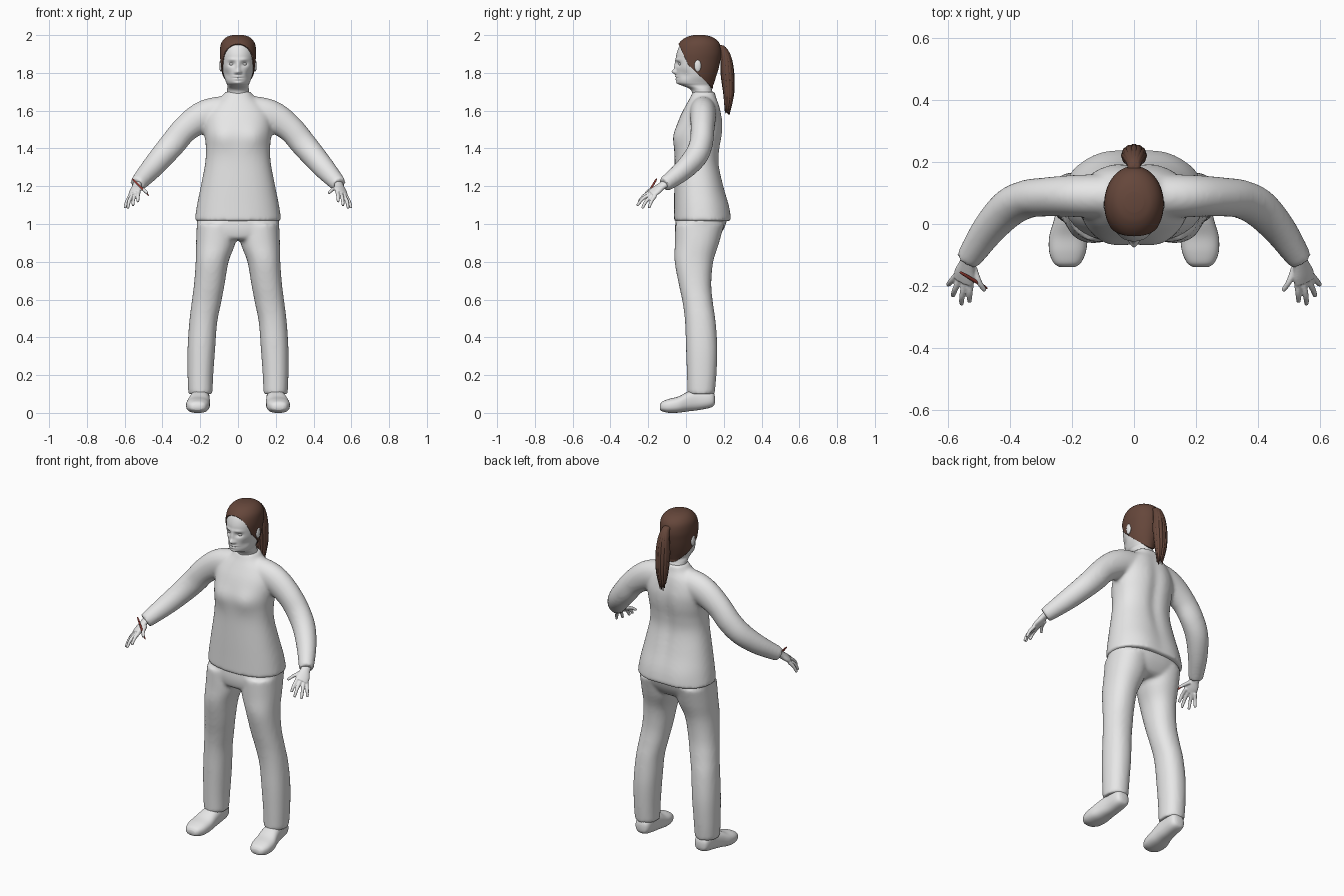
import bpy, bmesh, math, random
from mathutils import Vector

random.seed(4)
cube = bpy.data.objects.get("Cube")
if cube:
    bpy.data.objects.remove(cube, do_unlink=True)


def material(name, rgb):
    m = bpy.data.materials.new(name)
    m.use_nodes = True
    m.diffuse_color = (*rgb, 1)
    m.node_tree.nodes["Principled BSDF"].inputs["Base Color"].default_value = (*rgb, 1)
    return m


GREY = material("pale_grey", (0.8, 0.8, 0.8))
BROWN = material("hair_brown", (0.13, 0.062, 0.043))
RED = material("pencil_red", (0.4, 0.06, 0.045))


def spline(rings, steps):
    """Smooth curve through ring parameters."""
    rs = [Vector(r) for r in rings]
    out = []
    for i in range(len(rs) - 1):
        p0, p1, p2, p3 = rs[max(i - 1, 0)], rs[i], rs[i + 1], rs[min(i + 2, len(rs) - 1)]
        for k in range(steps):
            t = k / steps
            out.append(0.5 * (2 * p1 + (p2 - p0) * t + (2 * p0 - 5 * p1 + 4 * p2 - p3) * t * t
                              + (3 * p1 - p0 - 3 * p2 + p3) * t ** 3))
    return out + [rs[-1]]


def loft(bm, rings, axis=None, side=(1, 0, 0), n=32, steps=5, p=2.0):
    """Skin superellipse rings (x, y, z, half width, half depth), capped."""
    pts = spline(rings, steps)
    loops = []
    for i, r in enumerate(pts):
        c = Vector(r[:3])
        if axis:
            t = Vector(axis)
        else:
            t = Vector(pts[min(i + 1, len(pts) - 1)][:3]) - Vector(pts[max(i - 1, 0)][:3])
        t.normalize()
        u = Vector(side)
        u = (u - t * u.dot(t)).normalized()
        v = t.cross(u)
        loop = []
        for k in range(n):
            ca, sa = math.cos(math.tau * k / n), math.sin(math.tau * k / n)
            x = math.copysign(abs(ca) ** (2 / p), ca) * r[3]
            y = math.copysign(abs(sa) ** (2 / p), sa) * r[4]
            loop.append(bm.verts.new(c + u * x + v * y))
        loops.append(loop)
    for a, b in zip(loops, loops[1:]):
        for k in range(n):
            j = (k + 1) % n
            bm.faces.new((a[k], a[j], b[j], b[k]))
    bm.faces.new(loops[0])
    bm.faces.new(loops[-1])


def bump(bm, centre, radius, push):
    """Soft push of the surface around a point, on both sides."""
    for s in ((1, -1) if centre[0] else (1,)):
        c = Vector((centre[0] * s, *centre[1:]))
        d = Vector((push[0] * s, *push[1:]))
        for v in bm.verts:
            e = sum(((v.co[i] - c[i]) / radius[i]) ** 2 for i in range(3))
            if e < 6:
                v.co += d * math.exp(-e)


def finish(name, bm, mat, voxel=0, relax=8):
    bmesh.ops.recalc_face_normals(bm, faces=bm.faces)
    me = bpy.data.meshes.new(name)
    bm.to_mesh(me)
    bm.free()
    me.materials.append(mat)
    for f in me.polygons:
        f.use_smooth = True
    ob = bpy.data.objects.new(name, me)
    bpy.context.collection.objects.link(ob)
    if voxel:  # fuse overlapping lofts into one soft skin
        m = ob.modifiers.new("fuse", "REMESH")
        m.mode, m.voxel_size, m.use_smooth_shade = "VOXEL", voxel, True
        m = ob.modifiers.new("relax", "SMOOTH")
        m.factor, m.iterations = 0.5, relax
    return ob


def slab(z, front, back, half):
    return (0, (front + back) / 2, z, half, (back - front) / 2)


def flip(rings, s):
    return [(r[0] * s, *r[1:]) for r in rings]


UP = (0, 0, 1)

# Sweater: torso and sleeves
bm = bmesh.new()
loft(bm, [slab(*r) for r in (
    (1.015, -.064, .235, .23), (1.1, -.063, .222, .217), (1.2, -.062, .2, .197),
    (1.32, -.06, .177, .174), (1.4, -.06, .182, .17), (1.47, -.058, .194, .176),
    (1.53, -.044, .197, .178), (1.58, -.026, .19, .168), (1.63, .0, .178, .135),
    (1.67, .022, .162, .088), (1.7, .035, .155, .07))], axis=UP, n=64, p=2.3)
bump(bm, (.085, -.05, 1.46), (.07, .08, .065), (0, -.016, 0))
bump(bm, (.1, .22, 1.06), (.09, .1, .1), (0, .01, 0))
bump(bm, (0, .2, 1.4), (.035, .08, .25), (0, -.014, 0))
ARM = [(.04, .09, 1.6, .07, .08), (.14, .09, 1.585, .07, .083), (.21, .09, 1.555, .067, .08),
       (.285, .087, 1.497, .063, .071), (.345, .08, 1.425, .062, .069),
       (.405, .05, 1.355, .062, .064), (.47, -.02, 1.28, .053, .056), (.535, -.115, 1.208, .04, .042)]
for s in (1, -1):
    loft(bm, flip(ARM, s), side=(0, 1, 0))
finish("sweater", bm, GREY, 0.01)

# Trousers: hips and legs
bm = bmesh.new()
loft(bm, [slab(*r) for r in ((1.04, -.052, .222, .216), (.98, -.058, .203, .216),
                             (.93, -.05, .17, .18), (.915, -.03, .14, .12))], axis=UP, n=64, p=2.3)
LEG = [(.112, .073, 1.0, .106, .13), (.118, .058, .9, .104, .117), (.137, .042, .8, .087, .102),
       (.152, .048, .68, .081, .086), (.168, .063, .58, .078, .08), (.184, .076, .48, .074, .081),
       (.194, .083, .34, .073, .083), (.199, .083, .2, .068, .078), (.199, .08, .1, .064, .072)]
for s in (1, -1):
    loft(bm, flip(LEG, s), axis=UP, n=40, p=2.2)
finish("trousers", bm, GREY, 0.01, 6)

# Shoes
SHOE = [(.215, -.138, .03, .026, .014), (.215, -.125, .034, .044, .026), (.214, -.09, .037, .059, .037),
        (.211, -.04, .044, .062, .043), (.204, .01, .06, .055, .052), (.199, .06, .07, .049, .056),
        (.197, .12, .075, .046, .05), (.197, .145, .072, .036, .036), (.197, .153, .07, .018, .018)]
for s, label in ((1, "left"), (-1, "right")):
    bm = bmesh.new()
    loft(bm, flip(SHOE, s), axis=(0, 1, 0), p=2.5)
    finish(label + "_shoe", bm, GREY)

# Hands: palm, thumb and four fingers
PALM = [(.53, -.1, 1.22, .026, .02), (.537, -.13, 1.2, .028, .018), (.545, -.16, 1.177, .037, .017),
        (.55, -.185, 1.16, .036, .014)]
FINGERS = [((.517, -.14, 1.19), (.5, -.185, 1.182), (.482, -.212, 1.165)),
           ((.525, -.18, 1.172), (.529, -.222, 1.15), (.53, -.248, 1.12)),
           ((.543, -.18, 1.163), (.553, -.228, 1.135), (.556, -.256, 1.1)),
           ((.558, -.174, 1.155), (.576, -.21, 1.122), (.583, -.23, 1.086)),
           ((.57, -.163, 1.15), (.588, -.183, 1.12), (.598, -.195, 1.088))]
for s, label in ((1, "left"), (-1, "right")):
    bm = bmesh.new()
    loft(bm, flip(PALM, s), side=(.047 * s, .025, -.02), n=20)
    for a, b, c in FINGERS:
        end = Vector(c) + (Vector(c) - Vector(b)).normalized() * .004
        loft(bm, flip([(*a, .011, .011), (*b, .0095, .0095), (*c, .0075, .0075), (*end, .003, .003)], s),
             side=(.9, .3, 0), n=12)
    finish(label + "_hand", bm, GREY, 0.0035, 4)

# Head and neck
HEAD = [slab(*r) for r in (
    (1.64, .04, .15, .062), (1.69, .034, .143, .058), (1.715, .02, .136, .057), (1.733, -.02, .136, .056),
    (1.748, -.045, .141, .062), (1.78, -.05, .152, .074), (1.82, -.052, .165, .082),
    (1.86, -.052, .174, .087), (1.9, -.05, .18, .09), (1.94, -.036, .174, .086),
    (1.965, -.015, .157, .073), (1.982, .014, .128, .052), (1.99, .045, .096, .025))]
bm = bmesh.new()
loft(bm, HEAD, axis=UP, n=128, steps=9, p=2.05)
for c, r, d in (
        ((.034, -.045, 1.847), (.018, .04, .012), (0, .012, 0)),      # eye sockets
        ((.032, -.05, 1.87), (.026, .04, .009), (0, -.005, 0)),       # brows
        ((0, -.05, 1.835), (.011, .04, .03), (0, -.01, 0)),           # nose bridge
        ((0, -.05, 1.806), (.013, .04, .013), (0, -.02, 0)),          # nose tip
        ((.013, -.05, 1.802), (.008, .04, .008), (0, -.007, 0)),      # nostrils
        ((0, -.05, 1.78), (.022, .04, .005), (0, -.008, 0)),          # upper lip
        ((0, -.05, 1.767), (.019, .04, .005), (0, -.008, 0)),         # lower lip
        ((0, -.05, 1.773), (.024, .04, .003), (0, .005, 0)),          # mouth line
        ((0, -.045, 1.745), (.024, .04, .012), (0, -.007, 0)),        # chin
        ((.07, -.02, 1.79), (.03, .04, .025), (-.006, .006, 0))):     # cheek hollows
    bump(bm, c, r, d)
finish("head", bm, GREY)


# Eyes and ears
def ball(name, centre, size):
    bm = bmesh.new()
    bmesh.ops.create_uvsphere(bm, u_segments=20, v_segments=12, radius=1)
    for v in bm.verts:
        v.co = Vector(centre) + Vector(v.co[i] * size[i] for i in range(3))
    return finish(name, bm, GREY)


for s, label in ((1, "left"), (-1, "right")):
    ball(label + "_eye", (.033 * s, -.026, 1.847), (.014, .013, .009))
    ball(label + "_ear", (.09 * s, .062, 1.838), (.009, .018, .032))

# Hair cap, trimmed along the hairline and nape
bm = bmesh.new()
loft(bm, [(x, y, z + .01 * (z - 1.8) / .2, a + .006, b + .007) for x, y, z, a, b in HEAD[2:]],
     axis=UP, n=96, steps=6)
for point, normal in (((0, -.045, 1.965), (0, -.14, -.065)), ((0, .02, 1.835), (0, -.1, -.105))):
    bmesh.ops.bisect_plane(bm, geom=bm.verts[:] + bm.edges[:] + bm.faces[:],
                           plane_co=point, plane_no=normal, clear_outer=True)
hair = finish("hair_cap", bm, BROWN)
m = hair.modifiers.new("thickness", "SOLIDIFY")
m.thickness, m.offset = 0.008, -1

# Ponytail: locks around a core
bm = bmesh.new()
for k in range(13):
    ang = math.tau * k / 12
    spread = 0 if k == 12 else 1
    dx, dy = math.cos(ang) * .027 * spread, math.sin(ang) * .022 * spread
    drop = random.uniform(-.015, .035)
    loft(bm, [(dx * .3, .155, 1.925, .014, .014), (dx * .3, .19 + dy * .2, 1.932, .014, .014),
              (dx * .75, .212 + dy * .7, 1.88, .014, .014), (dx, .22 + dy, 1.79, .015, .015),
              (dx * .9, .226 + dy * .8, 1.69, .012, .012), (dx * .6, .219 + dy * .5, 1.59 + drop, .002, .002)],
         n=10)
finish("ponytail", bm, BROWN)

# Pencil in the right hand
bm = bmesh.new()
a, b = Vector((-.56, -.155, 1.24)), Vector((-.472, -.208, 1.15))
loft(bm, [(*a.lerp(b, t), r, r) for t, r in ((0, .002), (.12, .005), (.85, .005), (1, .001))], n=8, steps=2)
finish("pencil", bm, RED)
